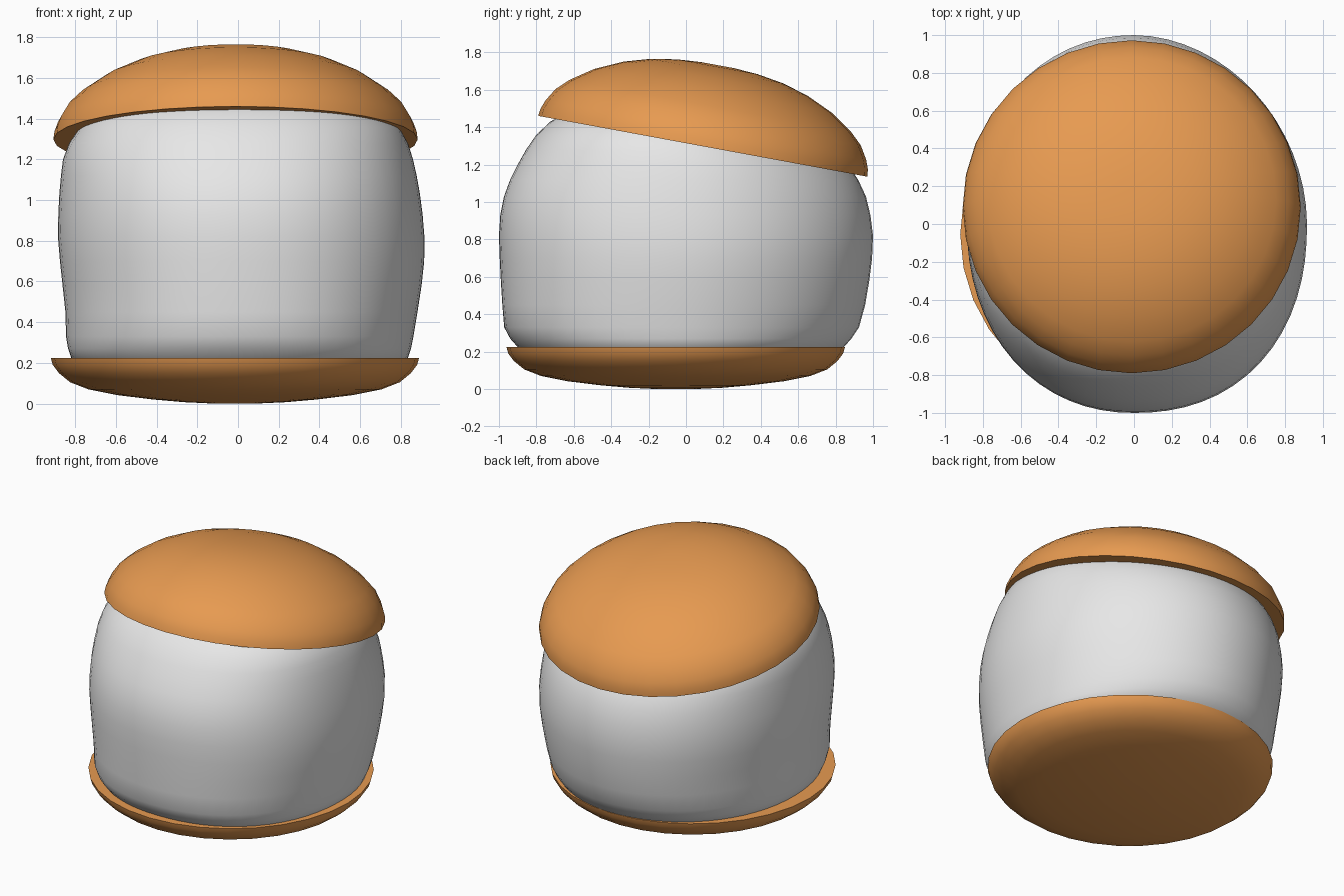
import bpy, bmesh, math

if "Cube" in bpy.data.objects:
    bpy.data.objects.remove(bpy.data.objects["Cube"])


def material(name, colour):
    m = bpy.data.materials.new(name)
    m.diffuse_color = (*colour, 1)
    m.use_nodes = True
    m.node_tree.nodes["Principled BSDF"].inputs["Base Color"].default_value = m.diffuse_color
    return m


WHITE = material("soft white", (0.8, 0.8, 0.8))
BISCUIT = material("biscuit orange", (0.80, 0.325, 0.082))


def loft(name, rings, mat):
    """Skin a stack of closed rings and cap both ends."""
    bm = bmesh.new()
    loops = [[bm.verts.new(p) for p in ring] for ring in rings]
    n = len(loops[0])
    for a, b in zip(loops, loops[1:]):
        for i in range(n):
            j = (i + 1) % n
            bm.faces.new((a[i], a[j], b[j], b[i]))
    bm.faces.new(loops[0][::-1])
    bm.faces.new(loops[-1])
    bmesh.ops.recalc_face_normals(bm, faces=bm.faces)
    mesh = bpy.data.meshes.new(name)
    bm.to_mesh(mesh)
    bm.free()
    mesh.materials.append(mat)
    obj = bpy.data.objects.new(name, mesh)
    bpy.context.collection.objects.link(obj)
    bpy.ops.object.select_all(action='DESELECT')
    obj.select_set(True)
    bpy.context.view_layer.objects.active = obj
    bpy.ops.object.shade_smooth_by_angle(angle=math.radians(40))
    return obj


def circle(r, z, n=32):
    return [(r * math.cos(2 * math.pi * i / n), r * math.sin(2 * math.pi * i / n), z)
            for i in range(n)]


# Corner fullness by quadrant: back right, back left, front left, front right
FULLNESS = (1.92, 2.06, 2.13, 2.22)


def soft_square(z, left, right, front, back, n=64):
    """Rounded ring whose four sides have their own reach."""
    cy = (front + back) / 2
    ry = (back - front) / 2
    ring = []
    for i in range(n):
        a = 2 * math.pi * i / n
        c, s = math.cos(a), math.sin(a)
        power = FULLNESS[4 * i // n]
        k = (abs(c) ** power + abs(s) ** power) ** (-1 / power)
        ring.append((c * k * (right if c > 0 else -left), cy + s * k * ry, z))
    return ring


# Lower biscuit: shallow bowl with a flat top
base_profile = [(0.12, 0.001), (0.25, 0.007), (0.40, 0.02), (0.58, 0.042), (0.72, 0.07),
                (0.81, 0.105), (0.865, 0.15), (0.895, 0.19), (0.905, 0.225)]
base = loft("lower_biscuit", [circle(r, z) for r, z in base_profile], BISCUIT)
base.location = (-0.015, -0.055, 0)

# Puffy filling: z, left, right, front, back
body_rows = [
    (0.20, -0.79, 0.80, -0.87, 0.80),
    (0.225, -0.82, 0.835, -0.90, 0.845),
    (0.27, -0.835, 0.85, -0.94, 0.885),
    (0.33, -0.845, 0.862, -0.972, 0.925),
    (0.45, -0.848, 0.882, -0.982, 0.958),
    (0.58, -0.862, 0.902, -0.99, 0.98),
    (0.70, -0.875, 0.915, -0.996, 0.995),
    (0.82, -0.885, 0.916, -1.0, 1.0),
    (0.93, -0.883, 0.907, -0.993, 0.986),
    (1.03, -0.878, 0.894, -0.973, 0.962),
    (1.12, -0.87, 0.878, -0.94, 0.92),
    (1.20, -0.86, 0.86, -0.90, 0.865),
    (1.28, -0.83, 0.835, -0.855, 0.78),
    (1.36, -0.775, 0.79, -0.80, 0.64),
    (1.43, -0.69, 0.70, -0.725, 0.45),
    (1.48, -0.58, 0.58, -0.64, 0.30),
    (1.52, -0.40, 0.40, -0.48, 0.10),
]
loft("puffy_filling", [soft_square(*row) for row in body_rows], WHITE)

# Upper biscuit: dome tilted down toward the back
lid_profile = [(0.895, 0.0), (0.89, 0.04), (0.872, 0.088), (0.83, 0.158), (0.765, 0.22),
               (0.645, 0.302), (0.50, 0.368), (0.36, 0.409), (0.22, 0.432), (0.09, 0.441)]
lid = loft("upper_biscuit", [circle(r, z) for r, z in lid_profile], BISCUIT)
lid.location = (-0.012, 0.09, 1.298)
lid.rotation_euler = (math.radians(-10.46), 0, 0)
